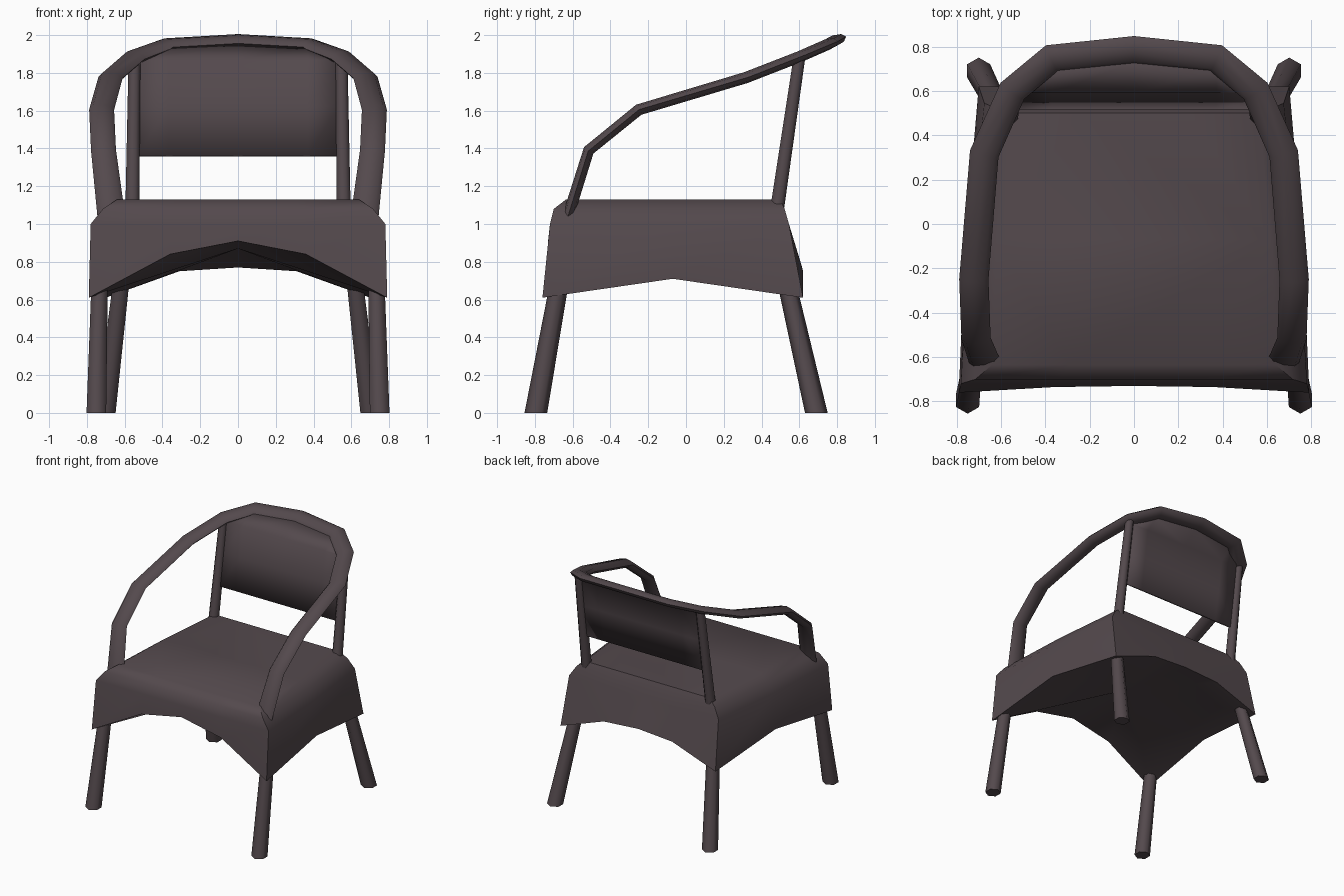
import bpy, bmesh, math
from mathutils import Vector

if "Cube" in bpy.data.objects:
    bpy.data.objects.remove(bpy.data.objects["Cube"])

mat = bpy.data.materials.new("dark_plum_grey")
mat.diffuse_color = (0.088, 0.067, 0.074, 1)
mat.use_nodes = True
mat.node_tree.nodes["Principled BSDF"].inputs["Base Color"].default_value = mat.diffuse_color


def make(name, verts, faces, angle=40):
    me = bpy.data.meshes.new(name)
    me.from_pydata([tuple(v) for v in verts], [], faces)
    bm = bmesh.new()
    bm.from_mesh(me)
    bmesh.ops.recalc_face_normals(bm, faces=bm.faces)
    bm.to_mesh(me)
    bm.free()
    me.materials.append(mat)
    ob = bpy.data.objects.new(name, me)
    bpy.context.collection.objects.link(ob)
    bpy.ops.object.select_all(action='DESELECT')
    ob.select_set(True)
    bpy.context.view_layer.objects.active = ob
    bpy.ops.object.shade_smooth_by_angle(angle=math.radians(angle))
    return ob


def skin(name, rings, angle=40):
    """Skin a stack of equal closed rings and cap both ends."""
    n = len(rings[0])
    verts = [v for r in rings for v in r]
    faces = [(k*n + i, k*n + (i+1) % n, (k+1)*n + (i+1) % n, (k+1)*n + i)
             for k in range(len(rings) - 1) for i in range(n)]
    faces += [tuple(range(n)), tuple(range((len(rings)-1)*n, len(rings)*n))]
    return make(name, verts, faces, angle)


def disc(c, r, n):
    return [Vector(c) + Vector((r*math.cos(a), r*math.sin(a), 0))
            for a in (2*math.pi*(i + 0.5)/n for i in range(n))]


# Seat with arched skirt: half outlines from front middle to back middle
def mirrored(half):
    return half + [(-x, y, z) for x, y, z in reversed(half[1:-1])]


def level(xf, yf, xb, yb, z):
    return mirrored([(0, yf, z), (xf*.46, yf, z), (xf, yf, z), ((xf+xb)/2 + .015, -.07, z),
                     (xb, yb, z), (xb*.45, yb, z), (0, yb, z)])


hem = mirrored([(0, -.73, .91), (.36, -.735, .84), (.79, -.76, .61), (.76, -.07, .71),
                (.70, .62, .61), (.31, .62, .75), (0, .615, .77)])
rings = [hem, level(.78, -.72, .675, .545, 1.0), level(.715, -.70, .625, .522, 1.08),
         level(.64, -.635, .565, .50, 1.13)]
n = len(hem)
verts = [v for r in rings for v in r] + [(0, -.05, .87)]
faces = [(k*n + i, k*n + (i+1) % n, (k+1)*n + (i+1) % n, (k+1)*n + i)
         for k in range(3) for i in range(n)]
faces.append(tuple(range(3*n, 4*n)))
faces += [(i, (i+1) % n, 4*n) for i in range(n)]      # underside
make("seat", verts, faces, 50)

# Legs and back posts
for s, side in ((-1, "left"), (1, "right")):
    skin(f"front_leg_{side}", [disc((s*.75, -.795, 0), .06, 6),
                               disc((s*.733, -.672, .68), .05, 6)], 65)
    skin(f"back_leg_{side}", [disc((s*.70, .69, 0), .06, 6),
                              disc((s*.62, .535, .68), .05, 6)], 65)
    skin(f"back_post_{side}", [disc((s*.56, .478, 1.05), .04, 8),
                               disc((s*.548, .60, 1.88), .034, 8)], 50)

# Arm and back rail: flat oval swept along a bent path
half = [((0, .785, 1.97), (0, 1, .35)), ((.37, .748, 1.95), (.3, .95, .3)),
        ((.548, .60, 1.885), (.8, .6, .2)), ((.675, .317, 1.775), (.95, .25, .05)),
        ((.722, -.25, 1.605), (1, 0, 0)), ((.712, -.515, 1.39), (1, 0, 0)),
        ((.672, -.622, 1.05), (1, 0, 0))]
path = [(Vector((-p[0], p[1], p[2])), Vector((-w[0], w[1], w[2]))) for p, w in half[:0:-1]]
path += [(Vector(p), Vector(w)) for p, w in half]
rings = []
for i, (p, w) in enumerate(path):
    a, b = path[max(i-1, 0)][0], path[min(i+1, len(path)-1)][0]
    t = ((p - a).normalized() + (b - p).normalized()).normalized()
    w = (w - t*w.dot(t)).normalized()
    up = t.cross(w)
    wide = .073 if i in (0, len(path)-1) else .066
    rings.append([p + w*wide*math.cos(q) + up*.03*math.sin(q)
                  for q in (2*math.pi*k/8 for k in range(8))])
skin("arm_rail", rings, 50)

# Back panel: straight below, bending back to meet the rail on top
xs = [-.53, -.37, 0, .37, .53]
bend = {.53: (.60, 1.875), .37: (.70, 1.93), 0: (.735, 1.95)}
rows = []
for x in xs:
    ty, tz = bend[abs(x)]
    rows.append([(x, .525, 1.36), (x, .565, 1.62), (x, .60, 1.86), (x, ty, tz)])
verts = [v for r in rows for v in r]
faces = [(4*i + j, 4*i + j + 1, 4*i + j + 5, 4*i + j + 4) for i in range(4) for j in range(3)]
panel = make("back_panel", verts, faces, 60)
mod = panel.modifiers.new("thickness", 'SOLIDIFY')
mod.thickness = .02
mod.offset = 0
